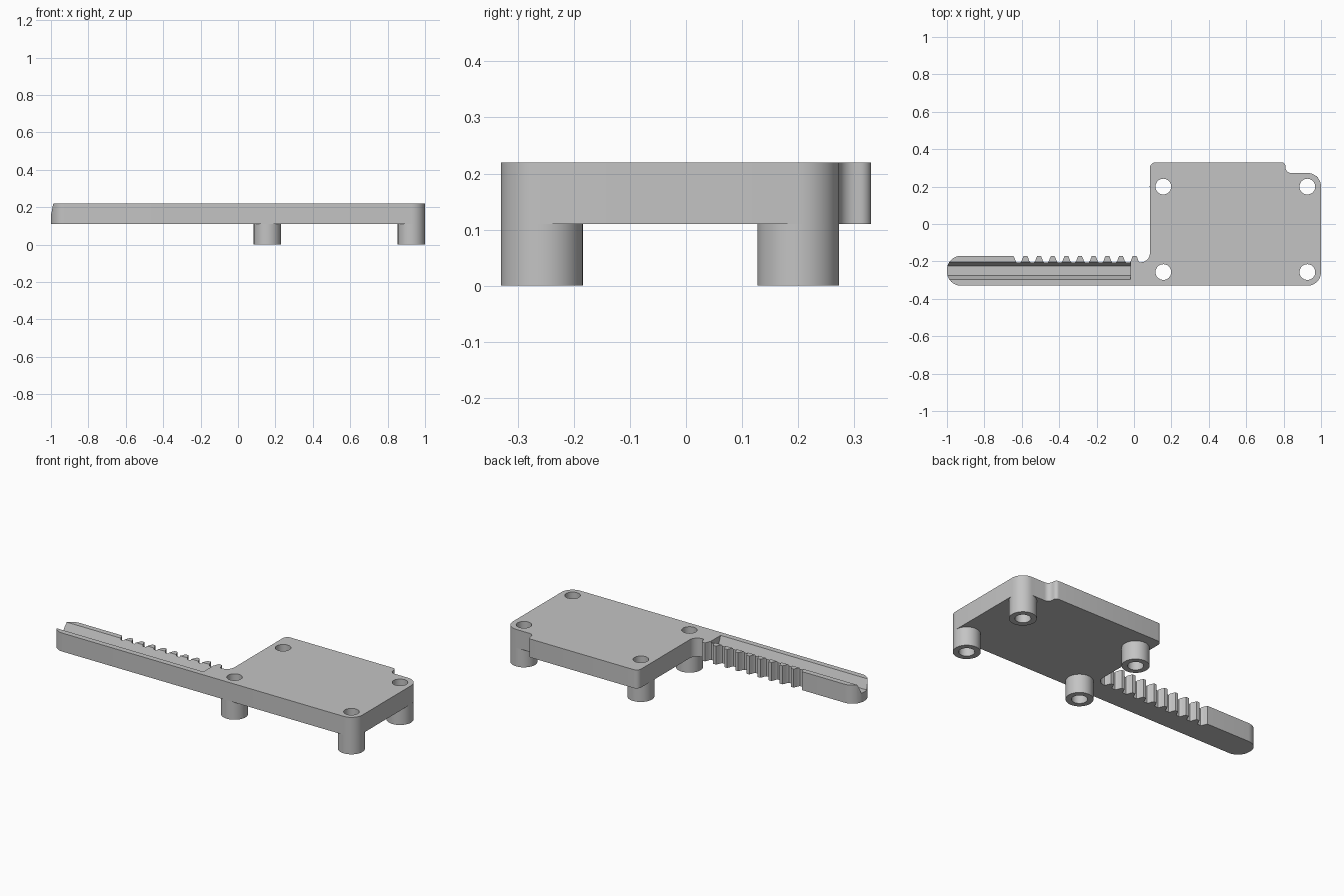
import bpy, bmesh, math

cube = bpy.data.objects.get("Cube")
if cube:
    bpy.data.objects.remove(cube, do_unlink=True)

Z_LOW, Z_TOP = 0.11, 0.22
POST_R, HOLE_R = 0.073, 0.042

grey = bpy.data.materials.new("plain grey")
grey.use_nodes = True
colour = (0.55, 0.55, 0.55, 1)
grey.diffuse_color = colour
grey.node_tree.nodes["Principled BSDF"].inputs["Base Color"].default_value = colour


def arc(cx, cy, r, start, end, steps=10):
    """Points on an arc, angles in degrees."""
    angles = [math.radians(start + (end - start) * i / steps) for i in range(steps + 1)]
    return [(cx + r * math.cos(a), cy + r * math.sin(a)) for a in angles]


def prism(name, points, offset):
    """Extrude a closed loop of 3D points along an offset."""
    bm = bmesh.new()
    face = bm.faces.new([bm.verts.new(p) for p in points])
    out = bmesh.ops.extrude_face_region(bm, geom=[face])
    moved = [v for v in out["geom"] if isinstance(v, bmesh.types.BMVert)]
    bmesh.ops.translate(bm, verts=moved, vec=offset)
    bmesh.ops.recalc_face_normals(bm, faces=bm.faces)
    mesh = bpy.data.meshes.new(name)
    bm.to_mesh(mesh)
    bm.free()
    mesh.materials.append(grey)
    obj = bpy.data.objects.new(name, mesh)
    bpy.context.collection.objects.link(obj)
    return obj


def cylinder(name, x, y, r, z0, z1):
    ring = arc(x, y, r, 0, 360, 48)[:-1]
    return prism(name, [(px, py, z0) for px, py in ring], (0, 0, z1 - z0))


def activate(obj):
    bpy.ops.object.select_all(action='DESELECT')
    obj.select_set(True)
    bpy.context.view_layer.objects.active = obj


def cut(obj, cutter):
    """Subtract the cutter from the object and discard it."""
    mod = obj.modifiers.new("cut", 'BOOLEAN')
    mod.operation, mod.solver, mod.object = 'DIFFERENCE', 'EXACT', cutter
    activate(obj)
    bpy.ops.object.modifier_apply(modifier=mod.name)
    bpy.data.objects.remove(cutter, do_unlink=True)


def smooth(obj):
    activate(obj)
    bpy.ops.object.shade_smooth_by_angle(angle=math.radians(30))


# Outline of the plate and its arm, counter-clockwise from the arm's front corner
outline = arc(-0.925, -0.255, 0.075, 180, 270)
outline += arc(0.927, -0.257, POST_R, -90, 0)
outline += arc(0.927, 0.2, POST_R, 0, 90)
outline += arc(0.84, 0.303, 0.03, 270, 180, 6)       # notch in the back corner
outline += arc(0.79, 0.31, 0.02, 0, 90, 6)
outline += arc(0.115, 0.3, 0.03, 90, 180, 6)
outline += arc(0.035, -0.155, 0.05, 0, -90)          # fillet where arm meets plate

# Rack teeth along the back of the arm
half_gap = [(0.01, -0.205), (0.016, -0.198), (0.02, -0.186), (0.027, -0.17)]
for i in reversed(range(10)):
    root = -0.617 + 0.073 * i
    if i < 9:
        outline += [(root + dx, y) for dx, y in reversed(half_gap)]
    outline += [(root - dx, y) for dx, y in half_gap]
outline += arc(-0.925, -0.245, 0.075, 90, 180)

plate = prism("plate_with_rack_arm", [(x, y, Z_LOW) for x, y in outline],
              (0, 0, Z_TOP - Z_LOW))

# Sloping-sided groove along the top of the arm
groove = [(-1.1, -0.297, Z_TOP), (-1.1, -0.275, 0.165), (-1.1, -0.225, 0.165),
          (-1.1, -0.202, Z_TOP), (-1.1, -0.202, 0.3), (-1.1, -0.297, 0.3)]
cut(plate, prism("groove_cutter", groove, (1.08, 0, 0)))

# Four hollow posts, with their holes running up through the plate
for side, x in (("right", 0.157), ("left", 0.927)):
    for end, y in (("front", -0.257), ("back", 0.2)):
        post = cylinder(f"{end}_{side}_post", x, y, POST_R, 0, Z_LOW)
        for part in (post, plate):
            cut(part, cylinder("hole_cutter", x, y, HOLE_R, -0.1, 0.4))
        smooth(post)
smooth(plate)
